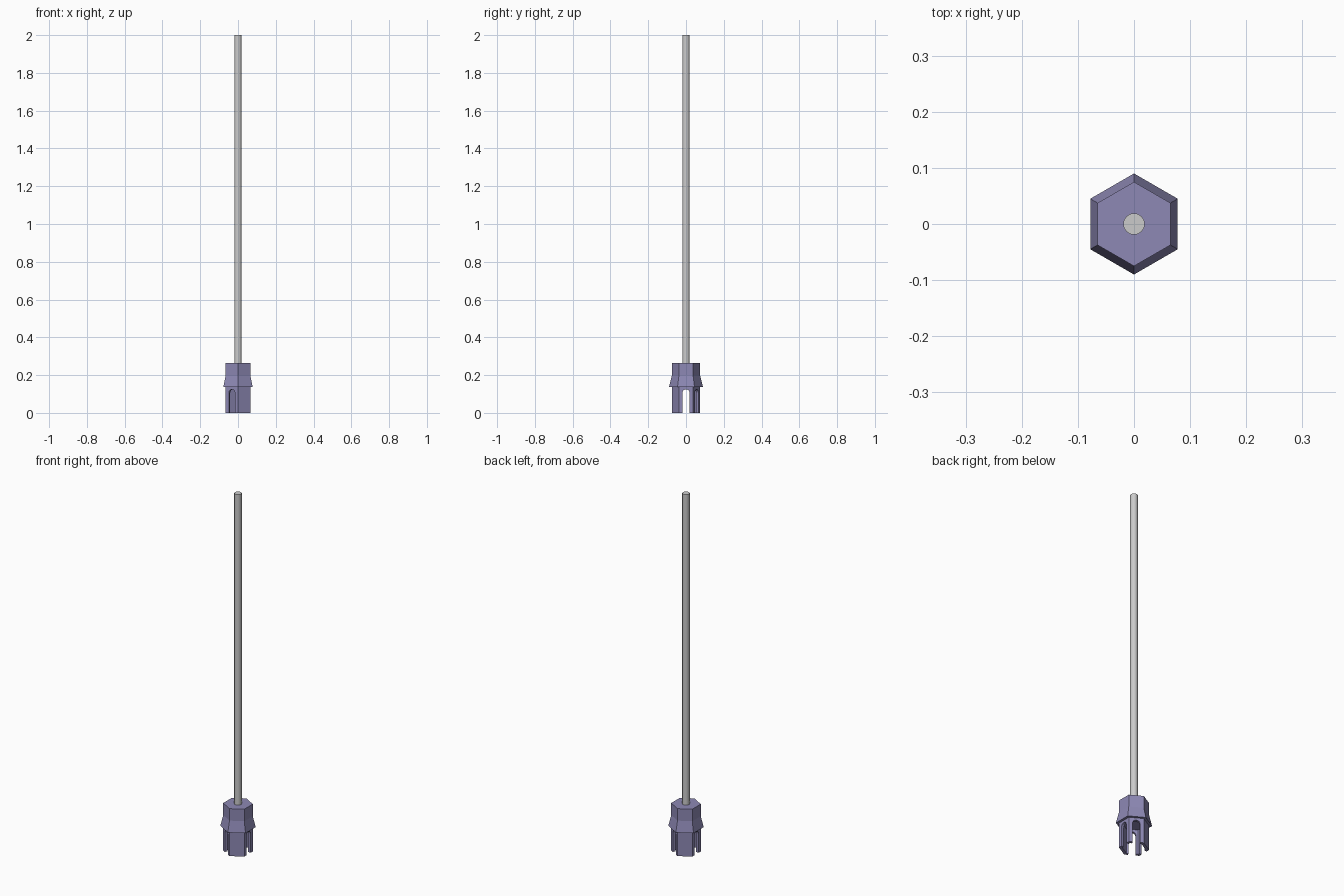
import bpy, bmesh, math
from mathutils import Matrix

if "Cube" in bpy.data.objects:
    bpy.data.objects.remove(bpy.data.objects["Cube"])


def finish(bm, name, color=None):
    bmesh.ops.recalc_face_normals(bm, faces=bm.faces)
    me = bpy.data.meshes.new(name)
    bm.to_mesh(me)
    bm.free()
    ob = bpy.data.objects.new(name, me)
    bpy.context.collection.objects.link(ob)
    if color:
        mat = bpy.data.materials.new(name + "_color")
        mat.diffuse_color = color
        mat.use_nodes = True
        mat.node_tree.nodes["Principled BSDF"].inputs["Base Color"].default_value = mat.diffuse_color
        me.materials.append(mat)
    return ob


def hex_lathe(bm, profile):
    # Six-sided rings with corners at +-y, joined and closed by caps
    rings = []
    for r, z in profile:
        rings.append([bm.verts.new((r * math.cos(math.radians(30 + 60 * i)),
                                    r * math.sin(math.radians(30 + 60 * i)), z))
                      for i in range(6)])
    for a, b in zip(rings, rings[1:]):
        for i in range(6):
            j = (i + 1) % 6
            bm.faces.new((a[i], a[j], b[j], b[i]))
    bm.faces.new(rings[0])
    bm.faces.new(rings[-1])


# Head: hexagonal collar, flared rim, hollow skirt
bm = bmesh.new()
hex_lathe(bm, [(0.075, 0.265), (0.075, 0.198), (0.09, 0.137), (0.075, 0.137),
               (0.075, 0.0), (0.058, 0.0), (0.058, 0.137)])
head = finish(bm, "burner_head", (0.27, 0.25, 0.46, 1))

# Arched slots: three through-cutters open all six sides, leaving corner legs
half_w, top, reach = 0.0185, 0.125, 0.12
arch = [(-half_w, -0.02)]
arch += [(half_w * math.cos(math.pi - math.pi * k / 8),
          top - half_w + half_w * math.sin(math.pi * k / 8)) for k in range(9)]
arch += [(half_w, -0.02)]
bm = bmesh.new()
for s in range(3):
    part = bmesh.new()
    ends = [[part.verts.new((x, y, z)) for y, z in arch] for x in (-reach, reach)]
    for e in ends:
        part.faces.new(e)
    for i in range(len(arch)):
        j = (i + 1) % len(arch)
        part.faces.new((ends[0][i], ends[0][j], ends[1][j], ends[1][i]))
    bmesh.ops.recalc_face_normals(part, faces=part.faces)
    part.transform(Matrix.Rotation(math.radians(60 * s), 4, 'Z'))
    cutter = finish(part, "slot_cutter_%d" % s)
    mod = head.modifiers.new("slot", 'BOOLEAN')
    mod.operation = 'DIFFERENCE'
    mod.solver = 'EXACT'
    mod.object = cutter
    cutter.hide_render = True
    cutter.display_type = 'WIRE'
bm.free()

# Apply the cuts, then remove the cutters
bpy.context.view_layer.objects.active = head
head.select_set(True)
for m in list(head.modifiers):
    bpy.ops.object.modifier_apply(modifier=m.name)
for ob in [o for o in bpy.data.objects if o.name.startswith("slot_cutter")]:
    bpy.data.objects.remove(ob)
head.name = "slotted_head"
head.select_set(False)

# Long round handle
bpy.ops.mesh.primitive_cylinder_add(vertices=32, radius=0.019, depth=1.74,
                                    location=(0, 0, 1.13))
rod = bpy.context.object
rod.name = "handle"
bpy.ops.object.shade_smooth_by_angle(angle=math.radians(40))
